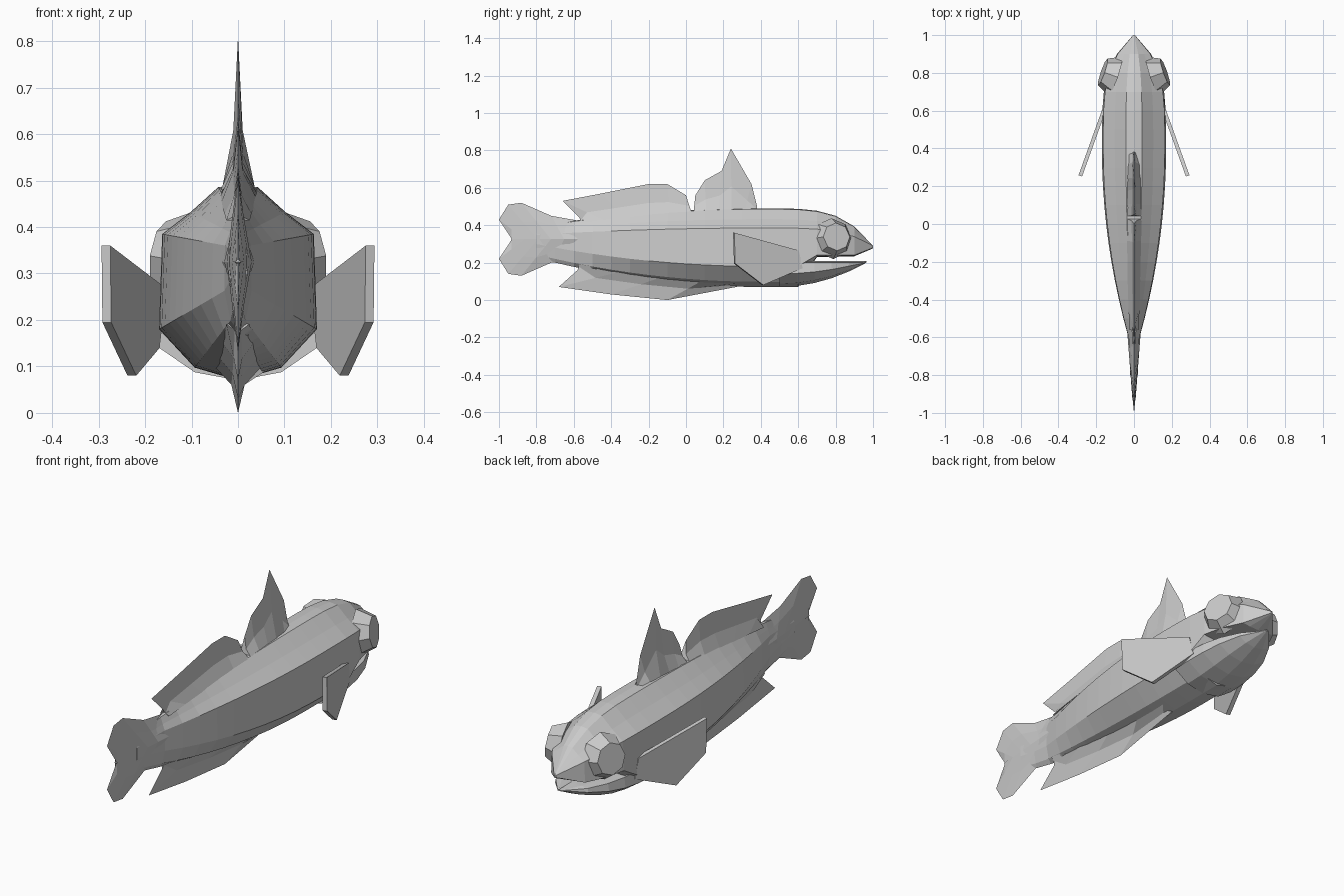
import bpy, bmesh
from mathutils import Vector

cube = bpy.data.objects.get("Cube")
if cube:
    bpy.data.objects.remove(cube)

tone = (0.6, 0.6, 0.6, 1)
grey = bpy.data.materials.new("plain_grey")
grey.use_nodes = True
grey.diffuse_color = tone
grey.node_tree.nodes["Principled BSDF"].inputs["Base Color"].default_value = tone


def finish(name, bm):
    """Turn a bmesh into a named, flat-shaded object."""
    bmesh.ops.recalc_face_normals(bm, faces=bm.faces)
    mesh = bpy.data.meshes.new(name)
    bm.to_mesh(mesh)
    bm.free()
    mesh.materials.append(grey)
    obj = bpy.data.objects.new(name, mesh)
    bpy.context.collection.objects.link(obj)
    return obj


def loft(name, rings):
    """Skin closed rings of equal length and cap both ends."""
    bm = bmesh.new()
    rows = [[bm.verts.new(point) for point in ring] for ring in rings]
    for row, following in zip(rows, rows[1:]):
        for i in range(len(row)):
            bm.faces.new((row[i - 1], row[i], following[i], following[i - 1]))
    bm.faces.new(rows[0])
    bm.faces.new(rows[-1])
    return finish(name, bm)


def mix(start, end, amount):
    return start + (end - start) * amount


def taper(y, middle, tail_change, head_change):
    """Value at the thickest station, bending gently to the tail and bluntly to the head."""
    from_middle = y - 0.4
    if from_middle < 0:
        return middle + tail_change * (from_middle / 1.1) ** 2
    return middle + head_change * (from_middle / 0.6) ** 4


def half_width(y):
    return max(taper(y, 0.17, -0.17, -0.165), 0.02 if y < 0 else 0.004)


def back(y):
    return taper(y, 0.49, -0.08, -0.2)


def flank_top(y):
    return taper(y, 0.385, -0.03, -0.095)


def flank_bottom(y):
    return taper(y, 0.18, 0.1, 0.1)


def belly(y):
    return taper(y, 0.07, 0.13, 0)


def section(y, width, top, upper, lower, bottom):
    """Faceted section: ridged back, upright sides, narrowing belly."""
    half = [(width * 0.25, top - 0.004),
            (width * 0.6, mix(top, upper, 0.55)),
            (width * 0.96, upper),
            (width, lower),
            (width * 0.55, mix(lower, bottom, 0.75))]
    mirrored = [(-x, z) for x, z in reversed(half)]
    outline = [(0, top)] + half + [(0, bottom)] + mirrored
    return [(x, y, z) for x, z in outline]


def body_section(y):
    lower, bottom = flank_bottom(y), belly(y)
    if y > 0.65:  # roof of the open mouth
        lower = max(lower, 0.24)
        bottom = lower - 0.02 * (1.2 - y)
    return section(y, half_width(y), back(y), flank_top(y), lower, bottom)


def jaw_section(amount):
    y = mix(0.5, 0.965, amount)
    lip = 0.21
    bottom = mix(0.07, 0.2, amount ** 2)
    return section(y, half_width(y + 0.03), lip, lip - 0.01,
                   mix(lip, bottom, 0.5), bottom)


def blade(name, root, front, rear, tips, thick, thin, fold=0.4, pinch=0.28):
    """Fin rising from a root line to its tips, thick at the base and sharp at the rim."""
    rings = []
    for i, (tip_y, tip_z) in enumerate(tips):
        along = i / (len(tips) - 1)
        y = mix(front, rear, along)
        z = root(y)
        base = mix(thick, thin, along)
        fold_y, fold_z = mix(y, tip_y, fold), mix(z, tip_z, fold)
        rings.append([(base, y, z), (base * pinch, fold_y, fold_z), (0, tip_y, tip_z),
                      (-base * pinch, fold_y, fold_z), (-base, y, z)])
    return loft(name, rings)


def inside_back(y):
    return back(y) - 0.015


def inside_belly(y):
    return belly(y) + 0.02


def tail_middle(y):
    return 0.325


# Body and slightly open lower jaw
loft("body", [body_section(step / 10) for step in range(-8, 11)])
loft("lower_jaw", [jaw_section(step / 5) for step in range(6)])

# Fins along the middle
blade("front_dorsal_fin", inside_back, 0.04, 0.38,
      [(0.05, 0.56), (0.1, 0.64), (0.19, 0.69), (0.24, 0.81), (0.35, 0.62), (0.38, 0.5)],
      thick=0.045, thin=0.03)
blade("rear_dorsal_fin", inside_back, 0.03, -0.56,
      [(0, 0.56), (-0.1, 0.62), (-0.2, 0.62), (-0.45, 0.57), (-0.66, 0.53), (-0.57, 0.44)],
      thick=0.045, thin=0.025)
blade("belly_fin", inside_belly, 0.3, -0.57,
      [(0.27, 0.07), (-0.1, 0), (-0.4, 0.03), (-0.68, 0.07), (-0.58, 0.16)],
      thick=0.06, thin=0.025)

# Forked tail, two mirrored lobes meeting on the centre line
lobe = [(-0.55, 0.42), (-0.72, 0.45), (-0.88, 0.52), (-0.95, 0.51), (-1, 0.43), (-0.93, 0.33)]
flipped = [(y, 2 * tail_middle(y) - z) for y, z in lobe]
for label, tips in (("upper", lobe), ("lower", flipped)):
    blade(label + "_tail_lobe", tail_middle, -0.58, -0.935, tips,
          thick=0.035, thin=0.008, fold=0.5, pinch=0.5)

# Paired side fins, swept outward, and flat-faced eyes
fin_outline = [(0.6, 0.265), (0.255, 0.36), (0.26, 0.195), (0.41, 0.08), (0.62, 0.17)]
for side, label in ((1, "left"), (-1, "right")):
    bm = bmesh.new()
    bm.faces.new([bm.verts.new((side * (0.16 + (0.6 - y) * 0.36), y, z))
                  for y, z in fin_outline])
    fin = finish(label + "_side_fin", bm)
    solid = fin.modifiers.new("thickness", 'SOLIDIFY')
    solid.thickness = 0.02
    solid.offset = 0

    bm = bmesh.new()
    bmesh.ops.create_cone(bm, cap_ends=True, segments=8, radius1=0.11,
                          radius2=0.075, depth=0.07)
    facing = Vector((side, 0.35, 0.15)).normalized()
    bm.transform(facing.to_track_quat('Z', 'Y').to_matrix().to_4x4())
    rim = Vector((side * 0.165, 0.805, 0.338))
    bmesh.ops.translate(bm, verts=bm.verts, vec=rim - facing * 0.035)
    finish(label + "_eye", bm)
